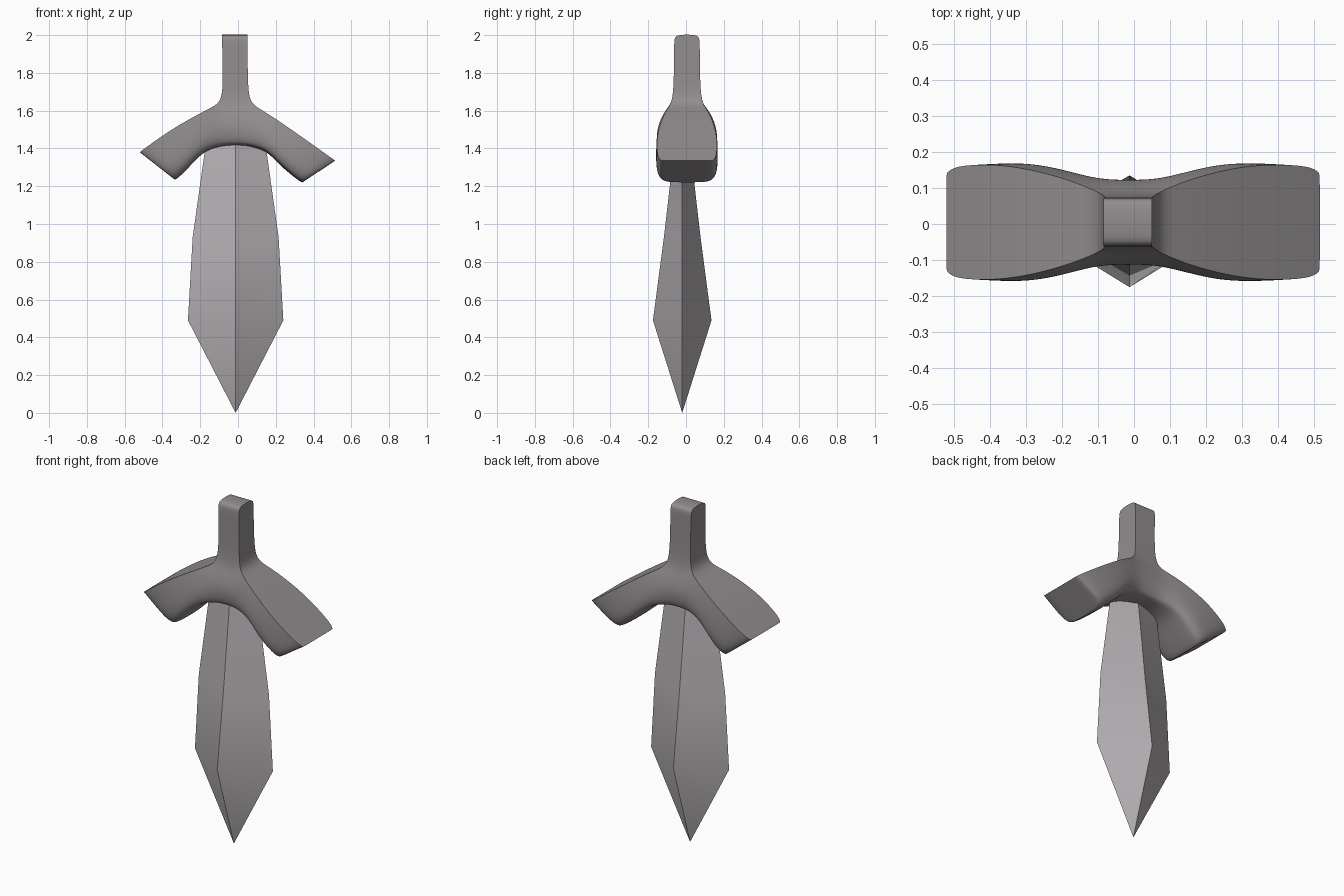
import bpy, bmesh

if "Cube" in bpy.data.objects:
    bpy.data.objects.remove(bpy.data.objects["Cube"])


def finish(bm, name, color, angle, levels=0):
    bmesh.ops.recalc_face_normals(bm, faces=bm.faces)
    mesh = bpy.data.meshes.new(name)
    bm.to_mesh(mesh)
    bm.free()
    obj = bpy.data.objects.new(name, mesh)
    bpy.context.collection.objects.link(obj)
    mat = bpy.data.materials.new(name + "_metal")
    mat.diffuse_color = color
    mat.use_nodes = True
    mat.node_tree.nodes["Principled BSDF"].inputs["Base Color"].default_value = mat.diffuse_color
    mesh.materials.append(mat)
    bpy.ops.object.select_all(action='DESELECT')
    bpy.context.view_layer.objects.active = obj
    obj.select_set(True)
    if levels:
        sub = obj.modifiers.new("smooth", "SUBSURF")
        sub.levels = sub.render_levels = levels
        bpy.ops.object.modifier_apply(modifier="smooth")
    bpy.ops.object.shade_smooth_by_angle(angle=angle)
    return obj


# Blade: faceted diamond section, rings of (z, half width, half depth)
bm = bmesh.new()
CX, CY = -0.0125, -0.02
tip = bm.verts.new((CX, CY, 0))
prev = None
for z, hx, hy in [(0.49, .2525, .155), (0.93, .2275, .097), (1.46, .153, .036)]:
    ring = [bm.verts.new((CX + a * hx, CY + b * hy, z))
            for a, b in ((-1, 0), (0, -1), (1, 0), (0, 1))]
    for i in range(4):
        j = (i + 1) % 4
        bm.faces.new((prev[i], prev[j], ring[j], ring[i]) if prev else (tip, ring[j], ring[i]))
    prev = ring
bm.faces.new(prev)
finish(bm, "blade", (.47, .44, .46, 1), .45)

# Hilt: curved guard and grip as one subdivided cage
bm = bmesh.new()
crease = bm.edges.layers.float.new("crease_edge")
OY = 0.005
# stations along the guard: top x,z  bottom x,z  half depth, half depth of top edge
stations = [
    (-.52, 1.38, -.335, 1.235, .138, .135), (-.497, 1.398, -.315, 1.243, .162, .158),
    (-.37, 1.49, -.25, 1.31, .166, .162), (-.24, 1.565, -.185, 1.38, .149, .136),
    (-.145, 1.615, -.12, 1.405, .128, .104), (-.088, 1.645, -.06, 1.415, .118, .078),
    (.06, 1.645, .03, 1.415, .118, .078), (.115, 1.61, .09, 1.405, .128, .104),
    (.21, 1.55, .16, 1.38, .149, .136), (.34, 1.46, .22, 1.31, .166, .162),
    (.49, 1.353, .322, 1.227, .162, .158), (.515, 1.335, .34, 1.22, .138, .135)]
# section rows: position from bottom to top, depth factor, blend to top-edge depth
rows = [(0, .72, 0), (.08, .9, 0), (.25, .99, 0), (.5, 1, 0), (.8, 1, .5), (1, 1, 1)]

sides = {}
for s in (-1, 1):
    sides[s] = [[bm.verts.new((bx + (tx - bx) * t,
                               OY + s * (f * w * (1 - k) + wt * k),
                               bz + (tz - bz) * t)) for t, f, k in rows]
                for tx, tz, bx, bz, w, wt in stations]
F, B = sides[-1], sides[1]
last, top = len(stations) - 1, len(rows) - 1
for i in range(last):
    for g in (F, B):
        for j in range(top):
            bm.faces.new((g[i][j], g[i + 1][j], g[i + 1][j + 1], g[i][j + 1]))
    bm.faces.new((F[i][0], F[i + 1][0], B[i + 1][0], B[i][0]))
    if i != 5:
        bm.faces.new((F[i][top], F[i + 1][top], B[i + 1][top], B[i][top]))


def sharpen(a, b, value=1.0):
    e = bm.edges.get((a, b))
    if e:
        e[crease] = value


# End caps of the guard
for i in (0, last):
    for j in range(top):
        bm.faces.new((F[i][j], F[i][j + 1], B[i][j + 1], B[i][j]))
        for g in (F, B):
            sharpen(g[i][j], g[i][j + 1], .6)
    sharpen(F[i][0], B[i][0], .8)
    sharpen(F[i][top], B[i][top])
for i in range(last):
    if i != 5:
        for g in (F, B):
            sharpen(g[i][top], g[i + 1][top])

# Grip rising from the open top of the guard centre
ring = [F[5][top], F[6][top], B[6][top], B[5][top]]
for z, x0, x1, hy in [(1.75, -.079, .052, .069), (1.95, -.084, .05, .068),
                      (1.985, -.084, .05, .066), (2.003, -.084, .05, .05)]:
    new = [bm.verts.new((x, OY + s * hy, z))
           for x, s in ((x0, -1), (x1, -1), (x1, 1), (x0, 1))]
    for i in range(4):
        j = (i + 1) % 4
        bm.faces.new((ring[i], ring[j], new[j], new[i]))
    for i in range(4):
        sharpen(ring[i], new[i])
    ring = new
bm.faces.new(ring)
sharpen(ring[1], ring[2])
sharpen(ring[3], ring[0])
finish(bm, "hilt", (.29, .265, .275, 1), .6, levels=3)
